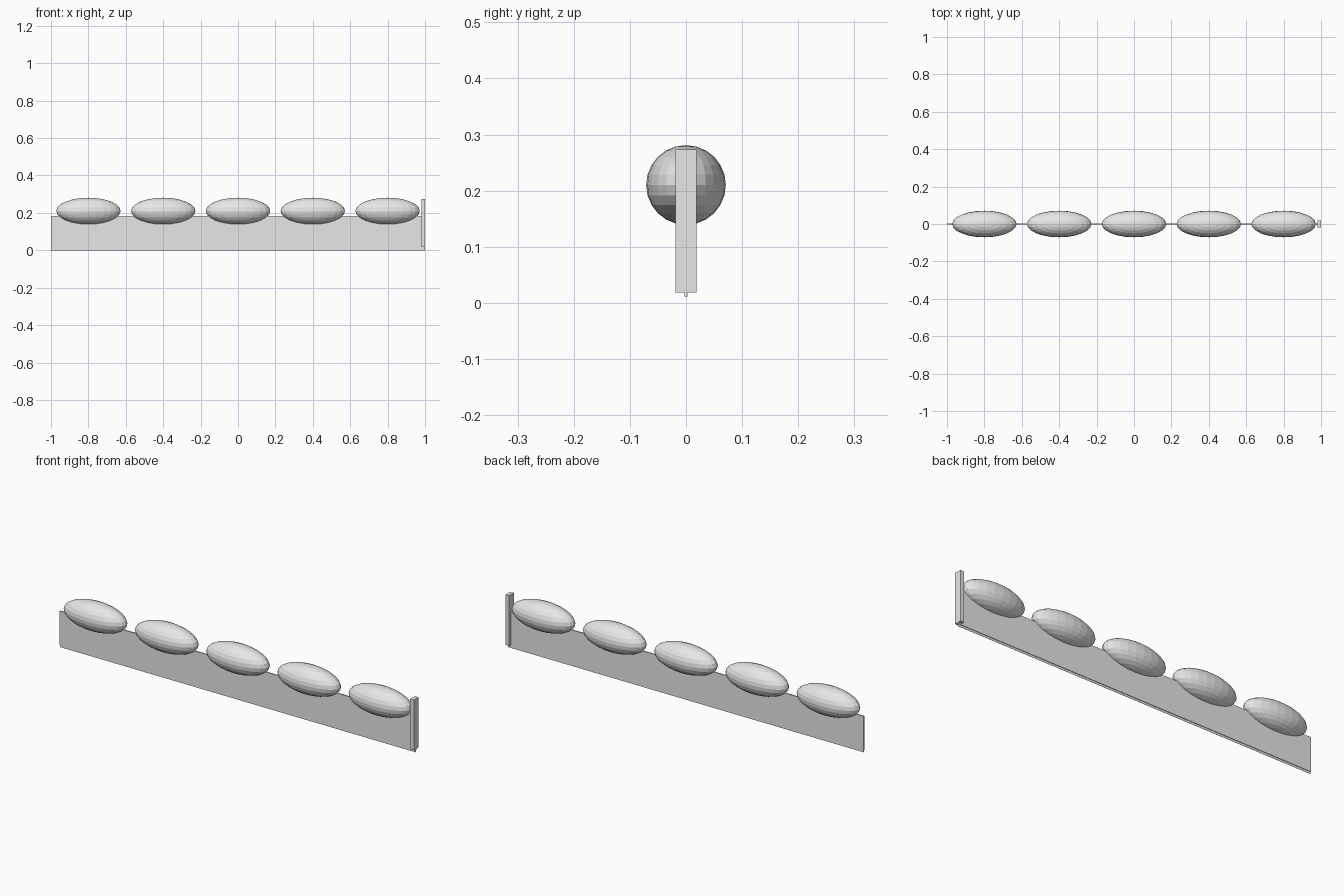
import bpy

if "Cube" in bpy.data.objects:
    bpy.data.objects.remove(bpy.data.objects["Cube"])

grey = bpy.data.materials.new("light grey")
grey.diffuse_color = (0.8, 0.8, 0.8, 1)
grey.use_nodes = True
grey.node_tree.nodes["Principled BSDF"].inputs["Base Color"].default_value = grey.diffuse_color


def box(name, x, y, z):
    """Box from (min, max) ranges on each axis."""
    bpy.ops.mesh.primitive_cube_add(size=1)
    ob = bpy.context.object
    ob.name = name
    ob.location = [(a + b) / 2 for a, b in (x, y, z)]
    ob.scale = [b - a for a, b in (x, y, z)]
    ob.data.materials.append(grey)


# Thin upright board
box("board", (-1, 1), (-0.003, 0.003), (0.011, 0.184))

# Paper-thin skirt under the board
box("bottom_strip", (-1, 1), (-0.0004, 0.0004), (0, 0.011))

# End post
box("end_post", (0.98, 1.0), (-0.0185, 0.0185), (0.018, 0.273))

# Row of long bushes along the top edge
for i in range(5):
    bpy.ops.mesh.primitive_uv_sphere_add(segments=24, ring_count=12, radius=1)
    bush = bpy.context.object
    bush.name = f"bush_{i + 1}"
    bush.location = (-0.8 + 0.4 * i, 0, 0.21)
    bush.scale = (0.172, 0.071, 0.071)
    bush.data.materials.append(grey)
